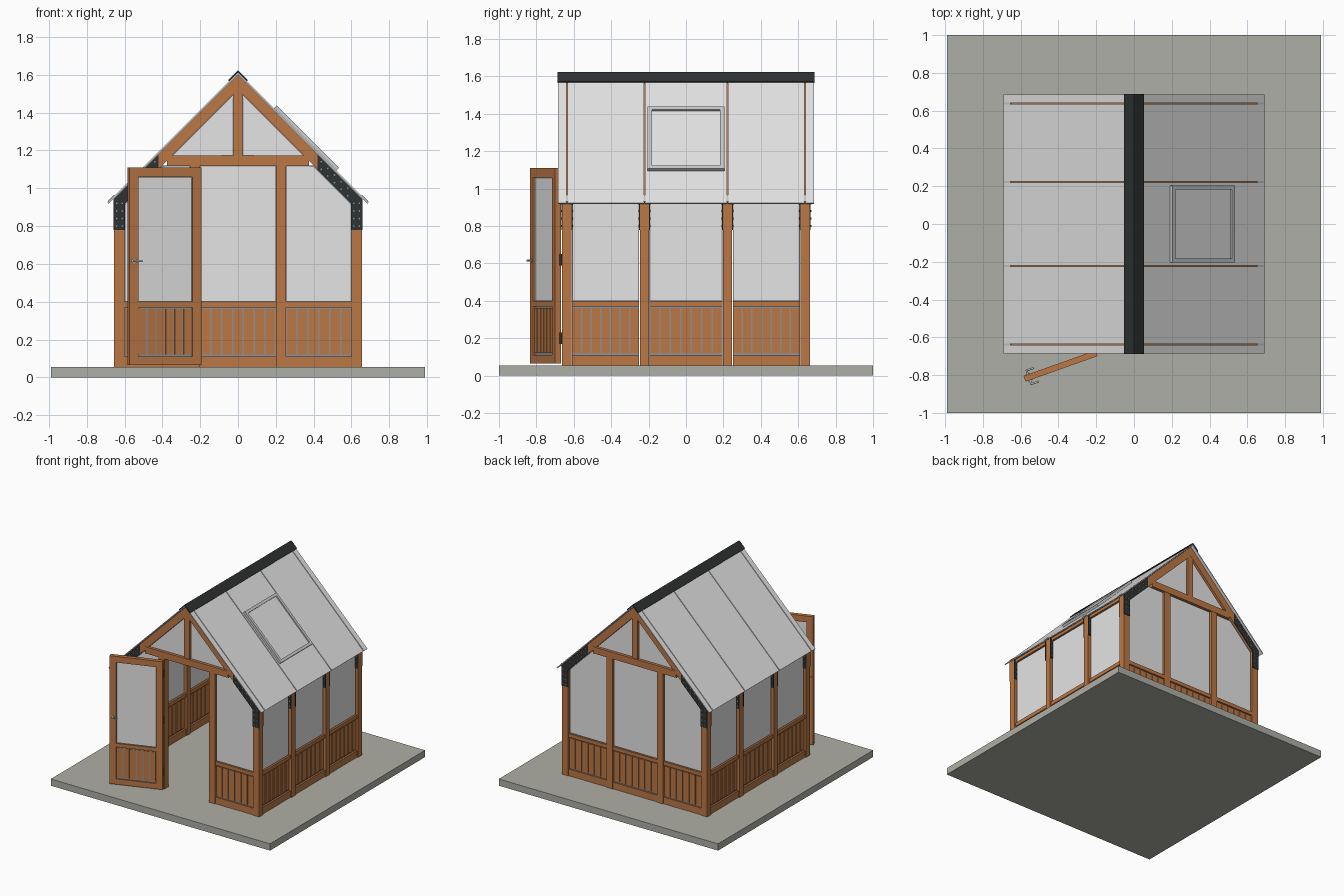
import bpy, bmesh, math
from mathutils import Matrix, Vector

if "Cube" in bpy.data.objects:
    bpy.data.objects.remove(bpy.data.objects["Cube"])


def mat(name, r, g, b):
    m = bpy.data.materials.new(name)
    m.diffuse_color = (r, g, b, 1)
    m.use_nodes = True
    m.node_tree.nodes["Principled BSDF"].inputs["Base Color"].default_value = m.diffuse_color
    return m


WOOD = mat("cedar_wood", 0.50, 0.187, 0.06)
GLASS = mat("pale_glass", 0.78, 0.78, 0.78)
BLACK = mat("black_steel", 0.028, 0.032, 0.032)
SEAL = mat("grey_seal", 0.27, 0.29, 0.31)
ALU = mat("aluminium", 0.58, 0.59, 0.58)
STONE = mat("stone_slab", 0.43, 0.43, 0.385)


def finish(name, bm, mats, loc=(0, 0, 0), rot=(0, 0, 0)):
    bmesh.ops.recalc_face_normals(bm, faces=bm.faces[:])
    me = bpy.data.meshes.new(name)
    bm.to_mesh(me)
    bm.free()
    for m in mats:
        me.materials.append(m)
    ob = bpy.data.objects.new(name, me)
    ob.location, ob.rotation_euler = loc, rot
    bpy.context.collection.objects.link(ob)
    return ob


def prism(bm, pts, d0, d1, mi=0, rim=0, rim_mi=1):
    """Extrude an x-z outline along y, optionally with an inset rim on both caps."""
    a = [bm.verts.new((x, d0, z)) for x, z in pts]
    b = [bm.verts.new((x, d1, z)) for x, z in pts]
    caps = [bm.faces.new(a), bm.faces.new(b[::-1])]
    faces = caps[:]
    n = len(pts)
    for i in range(n):
        j = (i + 1) % n
        faces.append(bm.faces.new((a[i], b[i], b[j], a[j])))
    for f in faces:
        f.material_index = mi
    if rim:
        for f in caps:
            f.normal_update()
        ring = bmesh.ops.inset_individual(bm, faces=caps, thickness=rim)["faces"]
        for f in ring:
            f.material_index = rim_mi


def box(bm, x0, x1, y0, y1, z0, z1, mi=0):
    prism(bm, [(x0, z0), (x1, z0), (x1, z1), (x0, z1)], y0, y1, mi)


def rod(bm, centre, r, length, axis, mi=0, seg=8):
    rot = Vector((0, 0, 1)).rotation_difference(Vector(axis)).to_matrix().to_4x4()
    vs = bmesh.ops.create_cone(bm, cap_ends=True, segments=seg, radius1=r, radius2=r, depth=length,
                               matrix=Matrix.Translation(centre) @ rot)["verts"]
    for f in {f for v in vs for f in v.link_faces}:
        f.material_index = mi


def mirror(pts, s):
    return [(x * s, z) for x, z in pts]


# one wall bay: sill, boarded panel, mid rail and glass pane
def bay(bm, u0, u1, top, d=0.02, z0=0.055):
    box(bm, u0, u1, -d, d, z0, 0.11)
    box(bm, u0, u1, -d, d, 0.37, 0.4)
    box(bm, u0, u1, -0.006, 0.006, 0.11, 0.37, 2)
    n = round((u1 - u0) / 0.055)
    w = (u1 - u0) / n
    for i in range(n):
        box(bm, u0 + i * w + 0.004, u0 + (i + 1) * w - 0.004, -d + 0.007, d - 0.007, 0.12, 0.362)
    prism(bm, [(u0, 0.4), (u1, 0.4)] + top, -0.005, 0.005, 1, 0.007, 2)


BAYMATS = [WOOD, GLASS, SEAL]

# ground slab
bm = bmesh.new()
box(bm, -0.99, 0.99, -1, 1, 0, 0.055)
finish("base_slab", bm, [STONE])

# gable walls (front has the open doorway)
for name, y, rot in (("front_wall", -0.637, 0), ("back_wall", 0.637, math.pi)):
    bm = bmesh.new()
    for s in (-1, 1):
        lo, hi = sorted((0.255 * s, 0.6 * s))
        top = [(0.6, 0.92), (0.4, 1.12), (0.255, 1.12)]
        bay(bm, lo, hi, top if s > 0 else mirror(top[::-1], -1))
        lo, hi = sorted((0.2 * s, 0.255 * s))
        box(bm, lo, hi, -0.025, 0.025, 0.055, 1.12)
        prism(bm, mirror([(0.025, 1.17), (0.35, 1.17), (0.025, 1.495)], s), -0.005, 0.005, 1, 0.007, 2)
    if y > 0:
        bay(bm, -0.2, 0.2, [(0.2, 1.12), (-0.2, 1.12)])
    box(bm, -0.025, 0.025, -0.023, 0.023, 1.17, 1.56)
    finish(name, bm, BAYMATS, (0, y, 0), (0, 0, rot))

# side walls
for name, s in (("right_wall", 1), ("left_wall", -1)):
    bm = bmesh.new()
    for u0, u1 in ((-0.61, -0.25), (-0.195, 0.195), (0.25, 0.61)):
        bay(bm, u0, u1, [(u1, 0.925), (u0, 0.925)])
        box(bm, u0, u1, -0.02, 0.02, 0.925, 0.95)
    finish(name, bm, BAYMATS, (0.627 * s, 0, 0), (0, 0, s * math.pi / 2))

# four portal frames with steel brackets and bolts
SEAMS = (-0.637, -0.222, 0.222, 0.637)
for k, y in enumerate(SEAMS):
    bm = bmesh.new()
    st = bmesh.new()
    for s in (-1, 1):
        prism(bm, mirror([(0.6, 0.055), (0.655, 0.055), (0.655, 0.945), (0.6, 1.0)], s), -0.025, 0.025)
        prism(bm, mirror([(0, 1.6), (0.6, 1.0), (0.6, 0.92), (0, 1.52)], s), -0.025, 0.025)
        plate = [(0.598, 0.78), (0.657, 0.78), (0.657, 0.943), (0.42, 1.18), (0.42, 1.098), (0.598, 0.92)]
        for d in (-1, 1):
            prism(st, mirror(plate, s), 0.0245 * d, 0.0295 * d)
        spots = [(x, z) for x in (0.613, 0.642) for z in (0.80, 0.84, 0.88, 0.92)]
        spots += [(0.44 + 0.035 * i, 1.12 - 0.035 * i + o) for i in range(5) for o in (-0.02, 0.02)]
        for x, z in spots:
            rod(st, (x * s, 0, z), 0.005, 0.066, (0, 1, 0), 1, 6)
    box(bm, -0.375, 0.375, -0.028, 0.028, 1.118, 1.172)
    finish(f"portal_frame_{k + 1}", bm, [WOOD], (0, y, 0))
    finish(f"steel_brackets_{k + 1}", st, [BLACK, SEAL], (0, y, 0))

# roof sheets with narrow seams, and eave clips
edges = (-0.688,) + SEAMS + (0.688,)
for name, s in (("right_roof", 1), ("left_roof", -1)):
    bm = bmesh.new()
    for a, b in zip(edges, edges[1:]):
        prism(bm, mirror([(0, 1.614), (0.69, 0.924), (0.685, 0.919), (0, 1.604)], s), a + 0.003, b - 0.003)
    for y in SEAMS:
        prism(bm, mirror([(0.655, 0.966), (0.69, 0.931), (0.683, 0.924), (0.648, 0.959)], s),
              y - 0.005, y + 0.005, 1)
    finish(name, bm, [GLASS, ALU])

# ridge cap
bm = bmesh.new()
prism(bm, [(-0.052, 1.572), (0, 1.624), (0.052, 1.572), (0.046, 1.564), (0, 1.61), (-0.046, 1.564)],
      -0.688, 0.688)
finish("ridge_cap", bm, [BLACK])

# roof window on the right slope
bm = bmesh.new()
for s in (-1, 1):
    lo, hi = sorted((0.233 * s, 0.211 * s))
    box(bm, lo, hi, -0.205, 0.205, -0.002, 0.02)
    lo, hi = sorted((0.205 * s, 0.183 * s))
    box(bm, -0.211, 0.211, lo, hi, -0.002, 0.02)
box(bm, -0.211, 0.211, -0.183, 0.183, 0, 0.01, 1)
finish("roof_window", bm, [ALU, GLASS], (0.355, 0, 1.259), (0, math.pi / 4, 0))

# open door, hinged at the left jamb
bm = bmesh.new()
for u in (0, 0.355):
    box(bm, u, u + 0.05, -0.016, 0.016, 0.065, 1.11)
box(bm, 0.05, 0.355, -0.016, 0.016, 1.06, 1.11)
bay(bm, 0.05, 0.355, [(0.355, 1.06), (0.05, 1.06)], 0.016, 0.065)
pose = ((-0.198, -0.684, 0), (0, 0, math.atan2(-0.135, -0.38)))
finish("door", bm, BAYMATS, *pose)

# door handle and hinges
bm = bmesh.new()
rod(bm, (0.38, 0, 0.615), 0.012, 0.04, (0, 1, 0), 0, 16)
rod(bm, (0.38, 0, 0.615), 0.005, 0.08, (0, 1, 0), 0, 12)
for d in (-1, 1):
    rod(bm, (0.362, 0.038 * d, 0.615), 0.005, 0.045, (1, 0, 0), 0, 12)
for z in (0.2, 0.62, 1.0):
    rod(bm, (0.0, -0.014, z), 0.007, 0.06, (0, 0, 1), 1, 12)
finish("door_hardware", bm, [ALU, BLACK], *pose)
